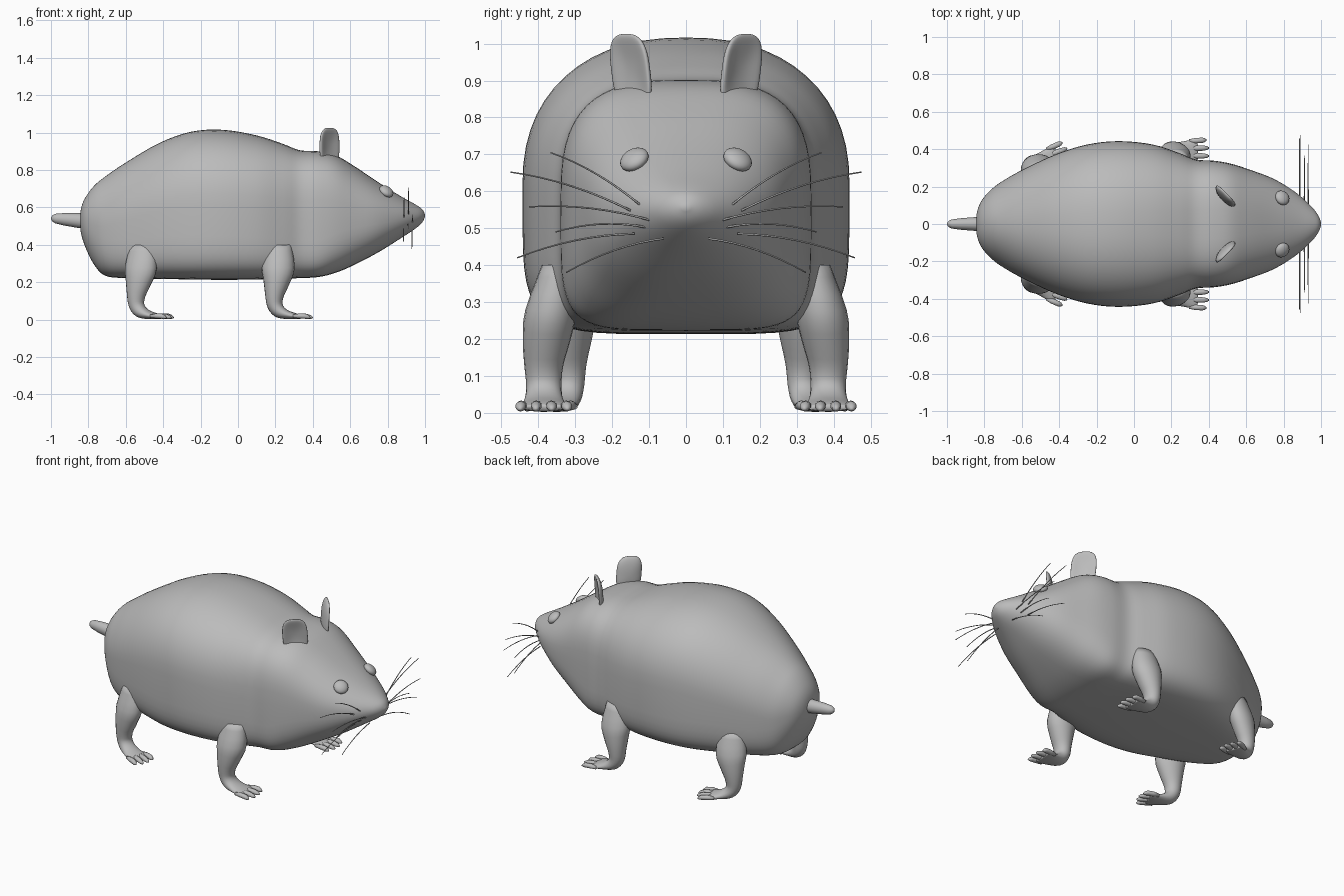
import bpy, bmesh, math
from mathutils import Vector, Matrix

if "Cube" in bpy.data.objects:
    bpy.data.objects.remove(bpy.data.objects["Cube"])

fur = bpy.data.materials.new("plain grey")
fur.diffuse_color = (0.5, 0.5, 0.5, 1)
fur.use_nodes = True
fur.node_tree.nodes["Principled BSDF"].inputs["Base Color"].default_value = fur.diffuse_color


def finish(name, bm):
    bmesh.ops.recalc_face_normals(bm, faces=bm.faces)
    me = bpy.data.meshes.new(name)
    bm.to_mesh(me)
    bm.free()
    for p in me.polygons:
        p.use_smooth = True
    me.materials.append(fur)
    ob = bpy.data.objects.new(name, me)
    bpy.context.collection.objects.link(ob)
    return ob


def smooth_rows(rows, steps):
    """Catmull-Rom interpolation of rows of numbers."""
    out = []
    for i in range(len(rows) - 1):
        p0, p1, p2 = rows[max(i - 1, 0)], rows[i], rows[i + 1]
        p3 = rows[min(i + 2, len(rows) - 1)]
        for k in range(steps):
            t = k / steps
            out.append([0.5 * (2 * b + (c - a) * t + (2 * a - 5 * b + 4 * c - d) * t * t
                               + (3 * b - a - 3 * c + d) * t ** 3)
                        for a, b, c, d in zip(p0, p1, p2, p3)])
    out.append(list(rows[-1]))
    return out


def loft(bm, rings):
    vr = [[bm.verts.new(p) for p in r] for r in rings]
    n = len(vr[0])
    for a, b in zip(vr, vr[1:]):
        for i in range(n):
            j = (i + 1) % n
            bm.faces.new((a[i], a[j], b[j], b[i]))
    bm.faces.new(vr[0])
    bm.faces.new(vr[-1][::-1])


def tube(bm, pts, radii, side, n=12):
    """Tube along pts; radii are (across the bend, sideways)."""
    rings = []
    for i, p in enumerate(pts):
        t = (pts[min(i + 1, len(pts) - 1)] - pts[max(i - 1, 0)]).normalized()
        up = t.cross(side).normalized()
        a, b = radii[i]
        rings.append([p + up * a * math.cos(2 * math.pi * k / n)
                      + side * b * math.sin(2 * math.pi * k / n) for k in range(n)])
    loft(bm, rings)


def power(v, e):
    return math.copysign(abs(v) ** e, v)


# Body and head: x, top z, bottom z, half width, roundness above, roundness below
sections = [
    (-0.845, 0.54, 0.51, 0.015, 2, 2),
    (-0.838, 0.60, 0.455, 0.07, 2, 2),
    (-0.815, 0.655, 0.385, 0.125, 2, 2.2),
    (-0.77, 0.715, 0.295, 0.178, 2, 2.6),
    (-0.71, 0.765, 0.235, 0.225, 2, 3.2),
    (-0.60, 0.84, 0.222, 0.288, 2.1, 4),
    (-0.42, 0.945, 0.218, 0.372, 2.2, 4.5),
    (-0.25, 1.005, 0.215, 0.425, 2.3, 5),
    (-0.08, 1.015, 0.213, 0.443, 2.3, 5),
    (0.10, 0.985, 0.215, 0.425, 2.4, 5),
    (0.24, 0.94, 0.22, 0.38, 2.6, 5),
    (0.33, 0.906, 0.222, 0.345, 2.9, 5),
    (0.43, 0.90, 0.228, 0.338, 3, 5),
    (0.52, 0.88, 0.25, 0.322, 2.9, 4),
    (0.62, 0.822, 0.292, 0.29, 2.6, 3.2),
    (0.75, 0.735, 0.36, 0.24, 2.3, 2.6),
    (0.87, 0.66, 0.435, 0.165, 2.1, 2.2),
    (0.95, 0.615, 0.488, 0.092, 2, 2),
    (0.985, 0.59, 0.52, 0.046, 2, 2),
    (1.0, 0.562, 0.55, 0.008, 2, 2),
]
bm = bmesh.new()
rings = []
for x, top, bot, w, nu, nd in smooth_rows(sections, 4):
    mid, hh, ring = (top + bot) / 2, (top - bot) / 2, []
    for k in range(56):
        a = 2 * math.pi * k / 56
        e = 2 / (nu if math.sin(a) > 0 else nd)
        ring.append(Vector((x, w * power(math.cos(a), e), mid + hh * power(math.sin(a), e))))
    rings.append(ring)
loft(bm, rings)
finish("body", bm)

# Tail
tail = [(-0.78, 0.525, 0.042), (-0.85, 0.53, 0.04), (-0.93, 0.537, 0.033),
        (-0.975, 0.541, 0.026), (-0.993, 0.542, 0.016), (-1.0, 0.542, 0.004)]
bm = bmesh.new()
tube(bm, [Vector((x, 0, z)) for x, z, r in tail], [(r, r * 0.92) for x, z, r in tail],
     Vector((0, 1, 0)), 20)
finish("tail", bm)

# Leg path: forward, sideways, height, radius along, radius across
leg_rows = [
    (0.01, -0.045, 0.40, 0.07, 0.05),
    (0.01, -0.02, 0.28, 0.088, 0.07),
    (0.0, -0.008, 0.20, 0.07, 0.065),
    (-0.01, 0.0, 0.13, 0.05, 0.053),
    (-0.008, 0.0, 0.08, 0.042, 0.048),
    (0.015, 0.0, 0.045, 0.036, 0.05),
    (0.06, 0.0, 0.026, 0.023, 0.057),
    (0.115, 0.0, 0.017, 0.014, 0.067),
    (0.135, 0.0, 0.014, 0.008, 0.062),
]


def leg(name, ox, oy, yaw, s, width):
    f = Vector((math.cos(yaw), s * math.sin(yaw), 0))
    side = Vector((-s * f.y, s * f.x * s, 0)) if s > 0 else Vector((f.y, -f.x, 0))
    o = Vector((ox, s * oy, 0))
    bm = bmesh.new()
    rows = smooth_rows(leg_rows, 3)
    tube(bm, [o + f * u + side * v + Vector((0, 0, z)) for u, v, z, a, b in rows],
         [(a, b * width) for u, v, z, a, b in rows], side, 20)
    # Four toes
    for i in range(4):
        v = (i - 1.5) * 0.036 * width
        reach = 0.195 if i in (1, 2) else 0.182
        path = [(0.09, 0.018, 0.010), (0.125, 0.020, 0.015), (0.16, 0.018, 0.015),
                (reach - 0.01, 0.013, 0.011), (reach, 0.010, 0.004)]
        tube(bm, [o + f * u + side * v * (1 + u) + Vector((0, 0, z)) for u, z, r in path],
             [(r * 0.9, r) for u, z, r in path], side, 10)
    finish(name, bm)


# Whiskers: x, start y, start z, end y, end z
whiskers = [
    (0.912, 0.12, 0.560, 0.367, 0.705),
    (0.888, 0.15, 0.548, 0.475, 0.652),
    (0.932, 0.09, 0.520, 0.425, 0.558),
    (0.910, 0.11, 0.503, 0.353, 0.490),
    (0.885, 0.14, 0.485, 0.457, 0.420),
    (0.930, 0.06, 0.472, 0.325, 0.380),
]

for s, tag in ((1, "left"), (-1, "right")):
    leg("front_leg_" + tag, 0.205, 0.385, 0.0, s, 1.0)
    leg("back_leg_" + tag, -0.535, 0.32, math.radians(20), s, 0.88)

    # Ear: flattened rounded block with a scooped front
    bm = bmesh.new()
    bmesh.ops.create_uvsphere(bm, u_segments=32, v_segments=24, radius=1)
    d = Vector((1, -s, 0)).normalized()
    nrm = Vector((1, s, 0)).normalized()
    for vert in bm.verts:
        p = vert.co.copy()
        r = math.hypot(p.x, p.z)
        if r > 1e-6:
            q = (abs(p.x / r) ** 3 + abs(p.z / r) ** 3) ** (-1 / 3)
        else:
            q = 1
        u, h, t = p.x * q, p.z * q, p.y
        t = t * 0.027 - (0.03 * (1 - r * r) if t > 0 else 0)
        vert.co = (Vector((0.49, s * (0.15 + 0.012 * h), 0.925)) + d * u * 0.071
                   + nrm * t + Vector((0, 0, h * 0.101)))
    finish("ear_" + tag, bm)

    # Eye
    bm = bmesh.new()
    bmesh.ops.create_uvsphere(bm, u_segments=24, v_segments=16, radius=1)
    rot = Vector((0.5, 0.42 * s, 0.75)).to_track_quat('Z', 'Y').to_matrix().to_4x4()
    bm.transform(Matrix.Translation((0.793, s * 0.14, 0.686)) @ rot
                 @ Matrix.Diagonal((0.041, 0.041, 0.024, 1)))
    finish("eye_" + tag, bm)

    # Whiskers
    bm = bmesh.new()
    for x, y0, z0, y1, z1 in whiskers:
        pts, rad = [], []
        for k in range(9):
            t = k / 8
            pts.append(Vector((x, s * (y0 + (y1 - y0) * t),
                               z0 + (z1 - z0) * t + 0.06 * t * (1 - t))))
            rad.append((0.003 - 0.0012 * t,) * 2)
        tube(bm, pts, rad, Vector((1, 0, 0)), 6)
    finish("whiskers_" + tag, bm)
